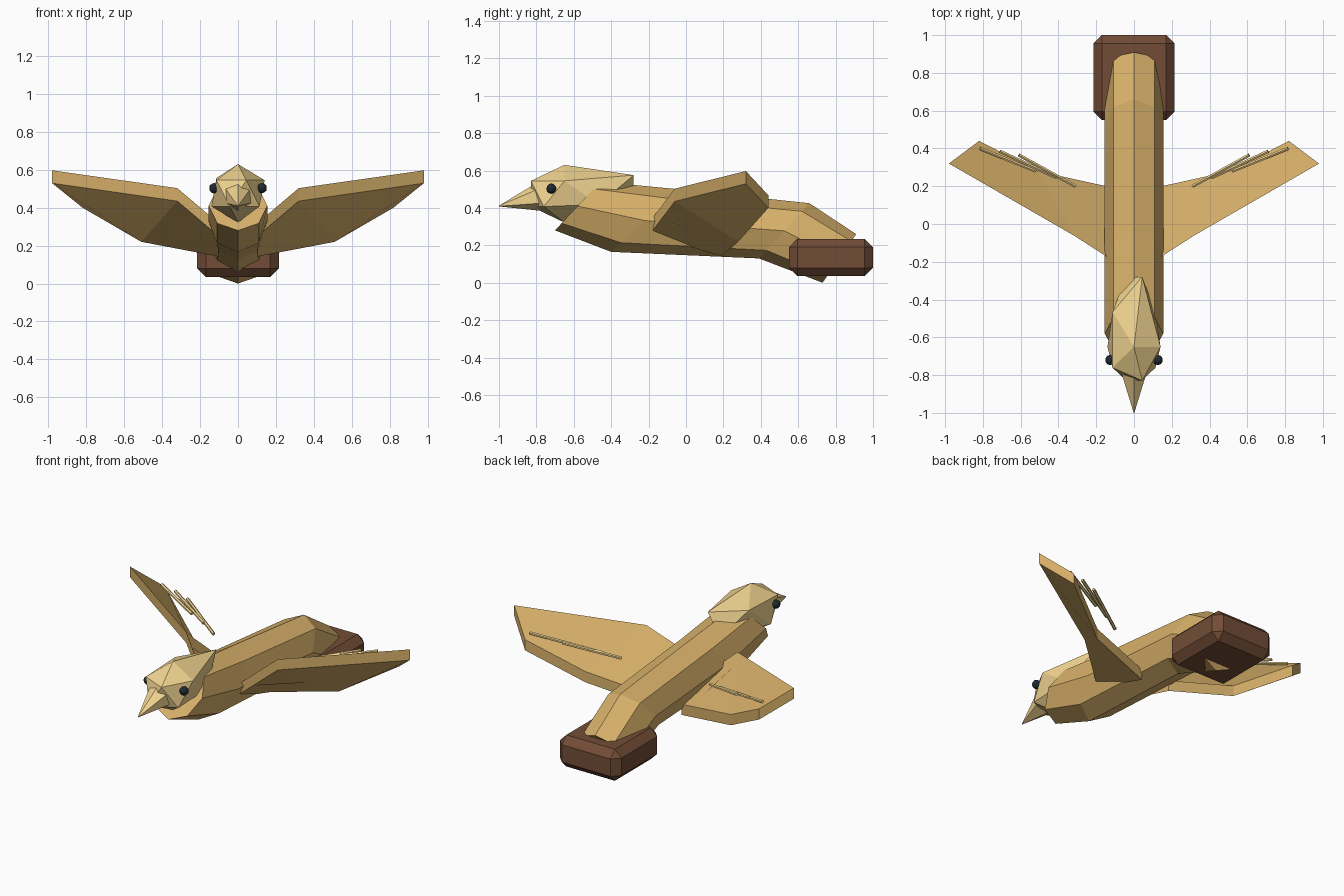
import bpy, bmesh
from math import cos, sin, tau
from mathutils import Vector

if "Cube" in bpy.data.objects:
    bpy.data.objects.remove(bpy.data.objects["Cube"])


def material(name, rgb):
    m = bpy.data.materials.new(name)
    m.diffuse_color = (*rgb, 1)
    m.use_nodes = True
    m.node_tree.nodes["Principled BSDF"].inputs["Base Color"].default_value = m.diffuse_color
    return m


TAN = material("tan_wood", (0.69, 0.44, 0.145))
PALE = material("pale_wood", (0.88, 0.66, 0.28))
DARK = material("dark_wood", (0.17, 0.073, 0.037))
BLACK = material("eye_black", (0.015, 0.025, 0.035))


def finish(name, bm, mat):
    bmesh.ops.recalc_face_normals(bm, faces=bm.faces[:])
    mesh = bpy.data.meshes.new(name)
    bm.to_mesh(mesh)
    bm.free()
    mesh.materials.append(mat)
    ob = bpy.data.objects.new(name, mesh)
    bpy.context.collection.objects.link(ob)
    return ob


def loft(name, rings, mat):
    """Closed skin over rings with equal point counts."""
    bm = bmesh.new()
    vs = [[bm.verts.new(p) for p in r] for r in rings]
    n = len(vs[0])
    for a, b in zip(vs, vs[1:]):
        for i in range(n):
            j = (i + 1) % n
            bm.faces.new((a[i], a[j], b[j], b[i]))
    bm.faces.new(vs[0][::-1])
    bm.faces.new(vs[-1])
    return finish(name, bm, mat)


def rod(name, p, q, r, sides, mat):
    p, q = Vector(p), Vector(q)
    rot = (q - p).to_track_quat('Z', 'Y').to_matrix()
    rings = [[c + rot @ Vector((r * sin(tau * i / sides), r * cos(tau * i / sides), 0))
              for i in range(sides)] for c in (p, q)]
    return loft(name, rings, mat)


# Body: slanted octagon sections (bottom y, z, top y, z, half width)
stations = [(-0.70, 0.28, -0.46, 0.54, 0.155), (-0.40, 0.165, -0.04, 0.50, 0.155),
            (0.39, 0.13, 0.66, 0.425, 0.155), (0.73, 0.0, 0.91, 0.26, 0.155)]
rings = []
for by, bz, ty, tz, w in stations:
    rings.append([(w * sin(tau * i / 8),
                   (by + ty) / 2 + (ty - by) / 2 * cos(tau * i / 8),
                   (bz + tz) / 2 + (tz - bz) / 2 * cos(tau * i / 8)) for i in range(8)])
loft("body", rings, TAN)

# Head: icosahedron drawn out towards the back
bm = bmesh.new()
bmesh.ops.create_icosphere(bm, subdivisions=1, radius=1)
top = max((v.co for v in bm.verts if 0.2 < v.co.z < 0.8), key=lambda c: c.x)
flip = -1 if top.x < 0.87 else 1
for v in bm.verts:
    x, y, z = v.co
    back = max(y, 0) ** 2
    v.co = (0.157 * x * flip, -0.65 + 0.21 * y + 0.265 * back,
            0.476 + 0.154 * z + 0.042 * back)
finish("head", bm, PALE)

# Beak: cone with a drooping tip
base, tip = [[(r * sin(tau * i / 6), y, z + r * cos(tau * i / 6)) for i in range(6)]
             for r, y, z in ((0.08, -0.78, 0.465), (0.002, -1.0, 0.41))]
loft("beak", [base, tip], PALE)

# Tail block with chamfered edges
bm = bmesh.new()
bmesh.ops.create_cube(bm, size=1)
for v in bm.verts:
    v.co = (v.co.x * 0.43, 0.775 + v.co.y * 0.45, 0.135 + v.co.z * 0.2)
bmesh.ops.bevel(bm, geom=bm.edges[:], offset=0.045, segments=1, affect='EDGES', profile=0.5)
finish("tail_block", bm, DARK)

# Wing sections from root to tip: leading point, trailing point
wing = [((0.11, -0.195, 0.325), (0.10, 0.19, 0.21)),
        ((0.32, -0.06, 0.503), (0.51, 0.28, 0.288)),
        ((0.98, 0.32, 0.597), (0.82, 0.44, 0.468))]
feathers = [((0.31, 0.20, 0.395), (0.61, 0.365, 0.475)),
            ((0.41, 0.245, 0.42), (0.71, 0.385, 0.49)),
            ((0.52, 0.28, 0.437), (0.815, 0.40, 0.497))]
for side, s in (("right", 1), ("left", -1)):
    # Wing plate
    sections = []
    for a, b in wing:
        a, b = Vector((s * a[0], *a[1:])), Vector((s * b[0], *b[1:]))
        d = Vector((0, 0, 0.068))
        sections.append([a, b, b - d, a - d])
    loft("wing_" + side, sections, TAN)
    # Thin feather rods above the wing
    for k, (p, q) in enumerate(feathers):
        rod(f"feather_{side}_{k + 1}", (s * p[0], *p[1:]), (s * q[0], *q[1:]), 0.01, 6, PALE)
    # Eye
    bm = bmesh.new()
    bmesh.ops.create_icosphere(bm, subdivisions=2, radius=0.027)
    bmesh.ops.translate(bm, verts=bm.verts[:], vec=(s * 0.126, -0.72, 0.503))
    finish("eye_" + side, bm, BLACK)
